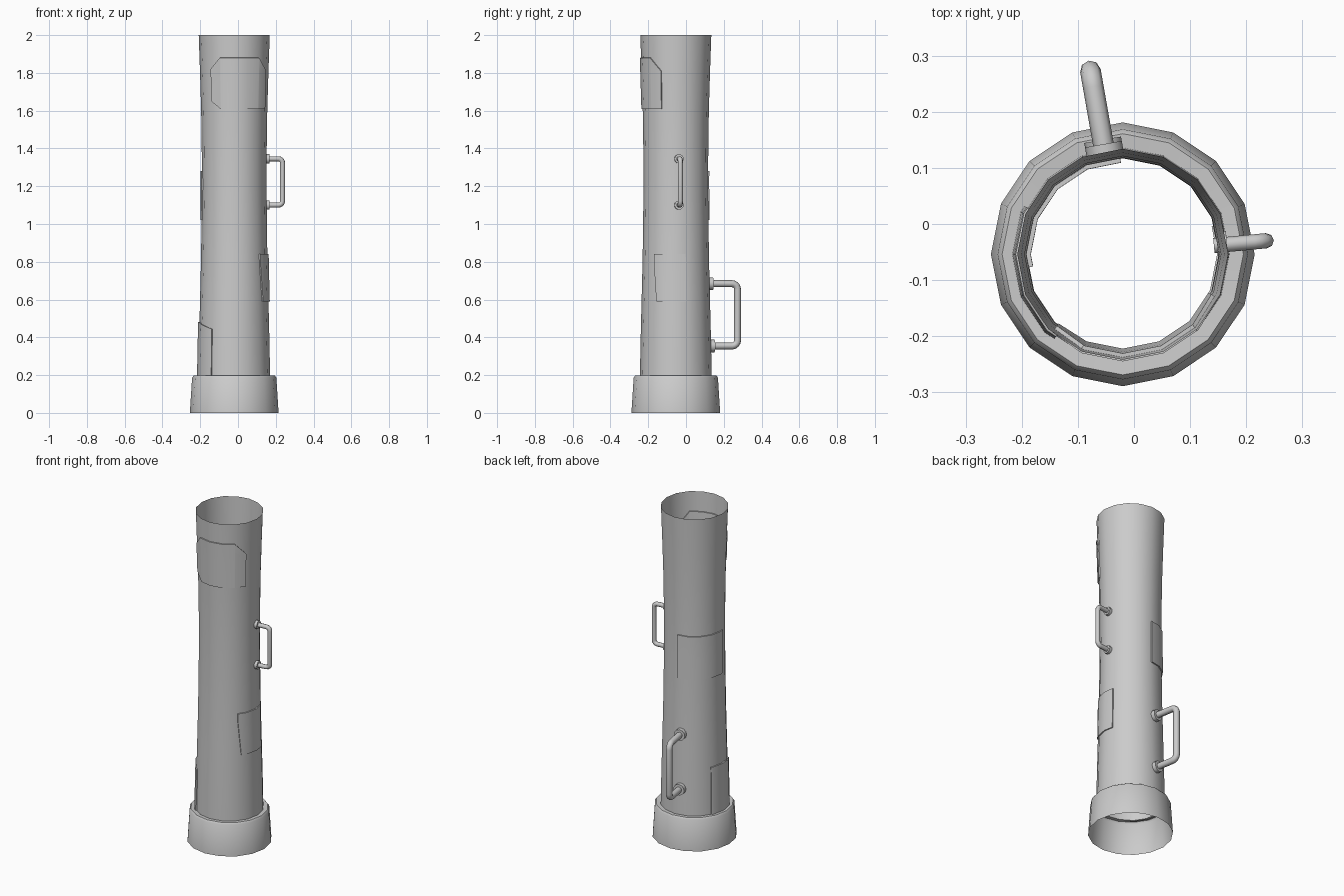
import bpy, bmesh, math
from mathutils import Vector

if "Cube" in bpy.data.objects:
    bpy.data.objects.remove(bpy.data.objects["Cube"])

CX, CY, SIDES = -0.02, -0.054, 16
# tube radius against height
TUBE = [(0.195, 0.19), (0.4, 0.186), (0.6, 0.181), (0.8, 0.176), (1.0, 0.173),
        (1.2, 0.171), (1.4, 0.172), (1.6, 0.175), (1.8, 0.181), (2.0, 0.188)]


def lerp(table, x):
    if x <= table[0][0]:
        return table[0][1]
    for (a, va), (b, vb) in zip(table, table[1:]):
        if x <= b:
            return va + (vb - va) * (x - a) / (b - a)
    return table[-1][1]


def polar(deg, r, z):
    a = math.radians(deg)
    return Vector((CX + r * math.cos(a), CY + r * math.sin(a), z))


def surface(deg, z, offset=0.0):
    # point on the faceted tube wall
    step = 360 / SIDES
    phi = math.radians(deg % step - step / 2)
    r = lerp(TUBE, z) * math.cos(math.pi / SIDES) / math.cos(phi)
    return polar(deg, r + offset, z)


def finish(name, bm, angle=35):
    bmesh.ops.recalc_face_normals(bm, faces=bm.faces)
    me = bpy.data.meshes.new(name)
    bm.to_mesh(me)
    bm.free()
    ob = bpy.data.objects.new(name, me)
    bpy.context.collection.objects.link(ob)
    smooth(ob, angle)
    return ob


def smooth(ob, angle=35):
    bpy.ops.object.select_all(action='DESELECT')
    ob.select_set(True)
    bpy.context.view_layer.objects.active = ob
    bpy.ops.object.shade_smooth_by_angle(angle=math.radians(angle))


def lathe(name, profile):
    bm = bmesh.new()
    rings = [[bm.verts.new(polar(i * 360 / SIDES, r, z)) for i in range(SIDES)]
             for z, r in profile]
    for lo, hi in zip(rings, rings[1:]):
        for i in range(SIDES):
            j = (i + 1) % SIDES
            bm.faces.new((lo[i], lo[j], hi[j], hi[i]))
    return finish(name, bm)


def panel(name, bottom, top, rows=4):
    # thin plate wrapped on the tube; edges given as (angle, height)
    start, end = bottom[0][0], bottom[-1][0]
    step = 360 / SIDES
    angles = {p[0] for p in bottom + top}
    k = math.ceil(start / step)
    while k * step < end:
        angles.add(k * step)
        k += 1
    bm = bmesh.new()
    grid = []
    for a in sorted(angles):
        z0, z1 = lerp(bottom, a), lerp(top, a)
        grid.append([bm.verts.new(surface(a, z0 + (z1 - z0) * i / rows, 0.007))
                     for i in range(rows + 1)])
    for c, d in zip(grid, grid[1:]):
        for i in range(rows):
            bm.faces.new((c[i], d[i], d[i + 1], c[i + 1]))
    bmesh.ops.recalc_face_normals(bm, faces=bm.faces)
    bmesh.ops.solidify(bm, geom=bm.faces[:], thickness=0.014)
    return finish(name, bm)


def handle(name, deg, z0, z1, reach, radius, bend):
    # bent bar
    inner = lerp(TUBE, (z0 + z1) / 2) - 0.008
    path = [polar(deg, inner, z0)]
    for cz, s in ((z0 + bend, -1), (z1 - bend, 1)):
        for i in range(5):
            t = math.pi / 2 * (i / 4 if s < 0 else 1 - i / 4)
            path.append(polar(deg, reach - bend + bend * math.sin(t),
                              cz + s * bend * math.cos(t)))
    path.append(polar(deg, inner, z1))
    cu = bpy.data.curves.new(name, 'CURVE')
    cu.dimensions = '3D'
    cu.bevel_depth = radius
    cu.bevel_resolution = 2
    cu.use_fill_caps = True
    sp = cu.splines.new('POLY')
    sp.points.add(len(path) - 1)
    for p, co in zip(sp.points, path):
        p.co = (*co, 1)
    ob = bpy.data.objects.new(name, cu)
    bpy.context.collection.objects.link(ob)
    bpy.ops.object.select_all(action='DESELECT')
    ob.select_set(True)
    bpy.context.view_layer.objects.active = ob
    bpy.ops.object.convert(target='MESH')
    smooth(bpy.context.view_layer.objects.active, 50)
    # round mounting discs
    for label, z in (("lower", z0), ("upper", z1)):
        bpy.ops.mesh.primitive_cylinder_add(
            vertices=12, radius=radius * 1.8, depth=radius * 1.3,
            location=polar(deg, lerp(TUBE, z) + radius * 0.45, z),
            rotation=(0, math.pi / 2, math.radians(deg)))
        disc = bpy.context.object
        disc.name = f"{name}_{label}_mount"
        smooth(disc)


# open pipe with its flared foot collar
lathe("pipe", [(0, 0.235), (0.187, 0.223), (0.197, 0.215)] + TUBE)

# patch plates
panel("upper_front_plate",
      [(-132, 1.65), (-114, 1.61), (-25, 1.61)],
      [(-132, 1.82), (-114, 1.88), (-46, 1.88), (-25, 1.81)])
panel("right_plate", [(-40, 0.80), (-34, 0.59), (17, 0.59)],
      [(-40, 0.84), (17, 0.84)])
panel("lower_left_plate", [(154, 0.19), (231, 0.19)],
      [(154, 0.48), (190, 0.48), (231, 0.445)])
panel("back_left_plate", [(92, 1.02), (188, 1.02)], [(92, 1.28), (188, 1.28)])

# grab handles
handle("right_handle", 5.4, 1.10, 1.345, 0.257, 0.0135, 0.022)
handle("back_handle", 100, 0.354, 0.684, 0.332, 0.0185, 0.03)
